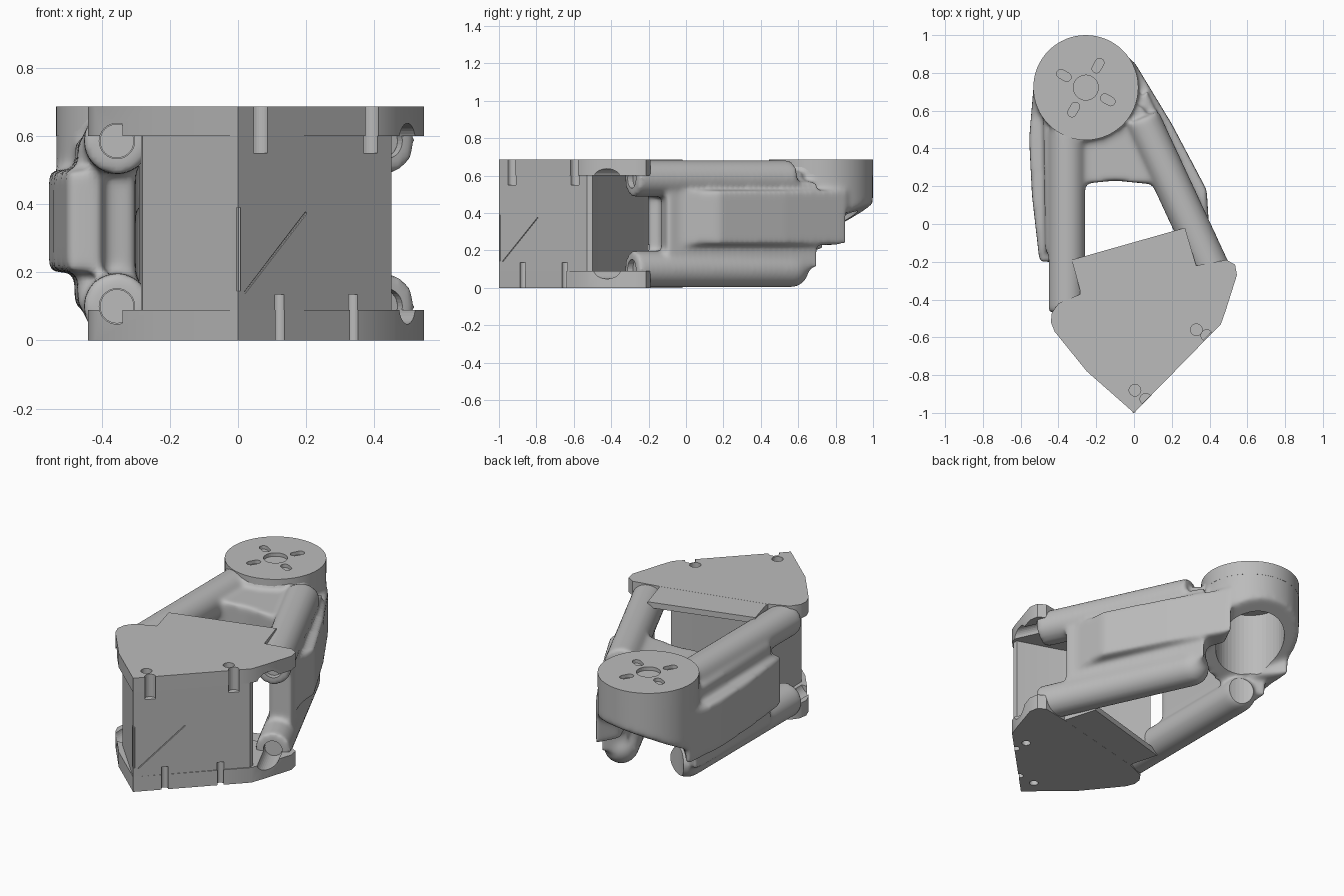
import bpy, bmesh, math
from mathutils import Vector, Matrix

old = bpy.data.objects.get("Cube")
if old:
    bpy.data.objects.remove(old)

grey = bpy.data.materials.new("light_grey")
grey.use_nodes = True
grey.diffuse_color = (0.5, 0.5, 0.5, 1)
grey.node_tree.nodes["Principled BSDF"].inputs["Base Color"].default_value = (0.5, 0.5, 0.5, 1)


def finish(bm, name):
    bmesh.ops.recalc_face_normals(bm, faces=bm.faces)
    me = bpy.data.meshes.new(name)
    bm.to_mesh(me)
    bm.free()
    me.materials.append(grey)
    ob = bpy.data.objects.new(name, me)
    bpy.context.collection.objects.link(ob)
    return ob


def prism(bm, pts, z0, z1):
    base = bm.faces.new([bm.verts.new((x, y, z0)) for x, y in pts])
    up = bmesh.ops.extrude_face_region(bm, geom=[base])["geom"]
    bmesh.ops.translate(bm, verts=[v for v in up if isinstance(v, bmesh.types.BMVert)],
                        vec=(0, 0, z1 - z0))


def rod(bm, a, b, r, seg=32):
    a, b = Vector(a), Vector(b)
    turn = (b - a).to_track_quat('Z', 'Y').to_matrix().to_4x4()
    return bmesh.ops.create_cone(bm, cap_ends=True, segments=seg, radius1=r, radius2=r,
                                 depth=(b - a).length,
                                 matrix=Matrix.Translation((a + b) / 2) @ turn)["verts"]


def ball(bm, p, r):
    bmesh.ops.create_uvsphere(bm, u_segments=24, v_segments=12, radius=r,
                              matrix=Matrix.Translation(p))


def cut(ob, *cutters):
    for c in cutters:
        m = ob.modifiers.new("cut_" + c.name, 'BOOLEAN')
        m.operation, m.solver, m.object = 'DIFFERENCE', 'EXACT', c


def helper(bm, name):
    ob = finish(bm, name)
    ob.hide_render = True
    ob.hide_set(True)
    return ob


LOW, HIGH, TOP = 0.1, 0.585, 0.686
MX, MY = -0.255, 0.722
# tube axes of both arms, from the block to the round mount
R0, R1 = (-0.355, -0.47), (-0.355, 0.5)
L0, L1 = (0.435, -0.29), (0.04, 0.56)

# --- arms: tubes, side webs, cross web and mount barrel fused together
bm = bmesh.new()
for a, b in ((R0, R1), (L0, L1)):
    for z in (LOW, HIGH):
        rod(bm, (*a, z), (*b, z), 0.098)
    ball(bm, (*b, LOW), 0.098)
# right web with its outward bulge
prism(bm, [(-0.4, -0.2), (-0.5, -0.2), (-0.54, 0.15), (-0.555, 0.45),
           (-0.53, 0.75), (-0.4, 0.6), (-0.34, 0.2)], 0.2, 0.5)
prism(bm, [(-0.3, -0.12), (-0.47, -0.15), (-0.48, 0.6), (-0.3, 0.5)], 0.1, 0.58)
# left web
prism(bm, [(0.31, -0.12), (0.4, -0.06), (0.385, 0.18), (0.2, 0.53), (0.0, 0.86),
           (-0.07, 0.72), (0.16, 0.2)], 0.23, 0.52)
prism(bm, [(0.3, -0.14), (0.43, -0.1), (0.07, 0.7), (-0.03, 0.6)], 0.1, 0.57)
# cross web
prism(bm, [(-0.4, 0.2), (-0.1, 0.23), (0.2, 0.2), (0.05, 0.62), (-0.4, 0.62)], 0.4, 0.62)
# barrel with a slanted lower rim
barrel = bmesh.new()
rod(barrel, (MX, MY, 0.1), (MX, MY, 0.665), 0.278, 48)
cutplane = bmesh.ops.bisect_plane(barrel, geom=barrel.verts[:] + barrel.edges[:] + barrel.faces[:],
                                  plane_co=(MX, 0.6, 0.25), plane_no=(0.1, 0.5, -1),
                                  clear_outer=True)
bmesh.ops.contextual_create(barrel, geom=[e for e in cutplane["geom_cut"]
                                          if isinstance(e, bmesh.types.BMEdge)])
tmp = bpy.data.meshes.new("barrel_tmp")
barrel.to_mesh(tmp)
barrel.free()
bm.from_mesh(tmp)
bpy.data.meshes.remove(tmp)
arms = finish(bm, "arms")
m = arms.modifiers.new("fuse", 'REMESH')
m.mode, m.voxel_size, m.use_smooth_shade = 'VOXEL', 0.014, True
m = arms.modifiers.new("soften", 'SMOOTH')
m.factor, m.iterations = 0.5, 12

# --- wedge block
bm = bmesh.new()
prism(bm, [(0, -1), (0.45, -0.53), (0.45, -0.5), (0.2, -0.42), (-0.29, -0.2),
           (-0.28, -0.7)], 0.001, TOP - 0.001)
block = finish(bm, "wedge_block")

# --- top and bottom plates with their thin tongues
outline = [(0, -1), (0.46, -0.53), (0.485, -0.46), (0.545, -0.27), (0.535, -0.215),
           (0.49, -0.19), (0.33, -0.22), (-0.28, -0.37), (-0.4, -0.42), (-0.435, -0.47),
           (-0.44, -0.52), (-0.42, -0.57), (-0.25, -0.78)]
tongue = [(0.27, -0.02), (-0.33, -0.19), (-0.275, -0.39), (0.335, -0.24)]
plates = []
for label, z0, z1, t0, t1 in (("bottom", 0, 0.09, 0, 0.035),
                              ("top", 0.6, TOP, TOP - 0.035, TOP)):
    bm = bmesh.new()
    prism(bm, outline, z0, z1)
    plates.append(finish(bm, label + "_plate"))
    bm = bmesh.new()
    prism(bm, tongue, t0 + 0.0005, t1 - 0.0005)
    finish(bm, label + "_tongue")

# --- round mount disc
bm = bmesh.new()
rod(bm, (MX, MY, 0.6), (MX, MY, TOP), 0.278, 64)
disc = finish(bm, "mount_disc")

# --- cutters
bm = bmesh.new()
rod(bm, (MX, MY, -0.1), (MX, MY, 0.605), 0.195, 48)
cavity = helper(bm, "barrel_cavity")

bm = bmesh.new()
rod(bm, (MX, MY, 0.5), (MX, MY, 0.8), 0.066)
for k in range(4):
    ang = math.radians(61 + 90 * k)
    u = Vector((math.cos(ang), math.sin(ang), 0))
    v = Vector((-u.y, u.x, 0))
    c = Vector((MX, MY, 0)) + u * 0.133
    slot = []
    for side in (1, -1):
        for i in range(9):
            t = math.pi * (i / 8 - 0.5)
            p = c + side * (u * (0.018 + 0.023 * math.cos(t)) + v * 0.023 * math.sin(t))
            slot.append((p.x, p.y))
    prism(bm, slot, 0.5, 0.8)
disc_holes = helper(bm, "disc_holes")

# counterbores at the tube ends
bm = bmesh.new()
for a, b in ((R0, R1), (L0, L1)):
    d = (Vector(b) - Vector(a)).normalized()
    s, e = Vector(a) - d * 0.2, Vector(a) + d * 0.06
    for z in (LOW, HIGH):
        rod(bm, (*s, z), (*e, z), 0.052)
bores = helper(bm, "tube_bores")

# vertical screw holes and the grooves on the left face
bm = bmesh.new()
for x, y in ((0.005, -0.88), (0.33, -0.56)):
    rod(bm, (x, y, 0.55), (x, y, 0.8), 0.031, 24)
    rod(bm, (x, y, -0.1), (x, y, 0.135), 0.025, 24)
for x, z0, z1, r in ((0.062, 0.55, 0.8, 0.03), (0.385, 0.55, 0.8, 0.03),
                     (0.118, -0.1, 0.135, 0.02), (0.333, -0.1, 0.135, 0.02)):
    y = -1 + x * 1.044 + 0.008
    rod(bm, (x, y, z0), (x, y, z1), r, 24)
screws = helper(bm, "screw_holes")

bm = bmesh.new()
rod(bm, (0.02, -0.98, 0.14), (0.2, -0.791, 0.375), 0.004, 8)
slit = helper(bm, "slit")

cut(arms, cavity, bores)
cut(disc, disc_holes)
cut(block, screws, slit)
for p in plates:
    cut(p, screws, bores)

# --- screw heads seated in the counterbores
for name, a, b in (("right_screw", R0, R1), ("left_screw", L0, L1)):
    d = (Vector(b) - Vector(a)).normalized()
    s, e = Vector(a) + d * 0.03, Vector(a) + d * 0.08
    bm = bmesh.new()
    for z in (LOW, HIGH):
        rod(bm, (*s, z), (*e, z), 0.05)
    finish(bm, name)

# --- small strip on the front edge
bm = bmesh.new()
prism(bm, [(-0.017, -0.985), (-0.004, -1), (0.008, -0.998), (0.008, -0.97)], 0.145, 0.39)
finish(bm, "edge_strip")

# --- smooth shading with sharp edges kept
for ob in list(bpy.context.collection.objects):
    ob.select_set(False)
smooth = [o for o in bpy.context.collection.objects
          if o.type == 'MESH' and not o.hide_render and o.data.materials[:1] == [grey]]
for ob in smooth:
    ob.select_set(True)
bpy.context.view_layer.objects.active = block
bpy.ops.object.shade_smooth_by_angle(angle=math.radians(35))
